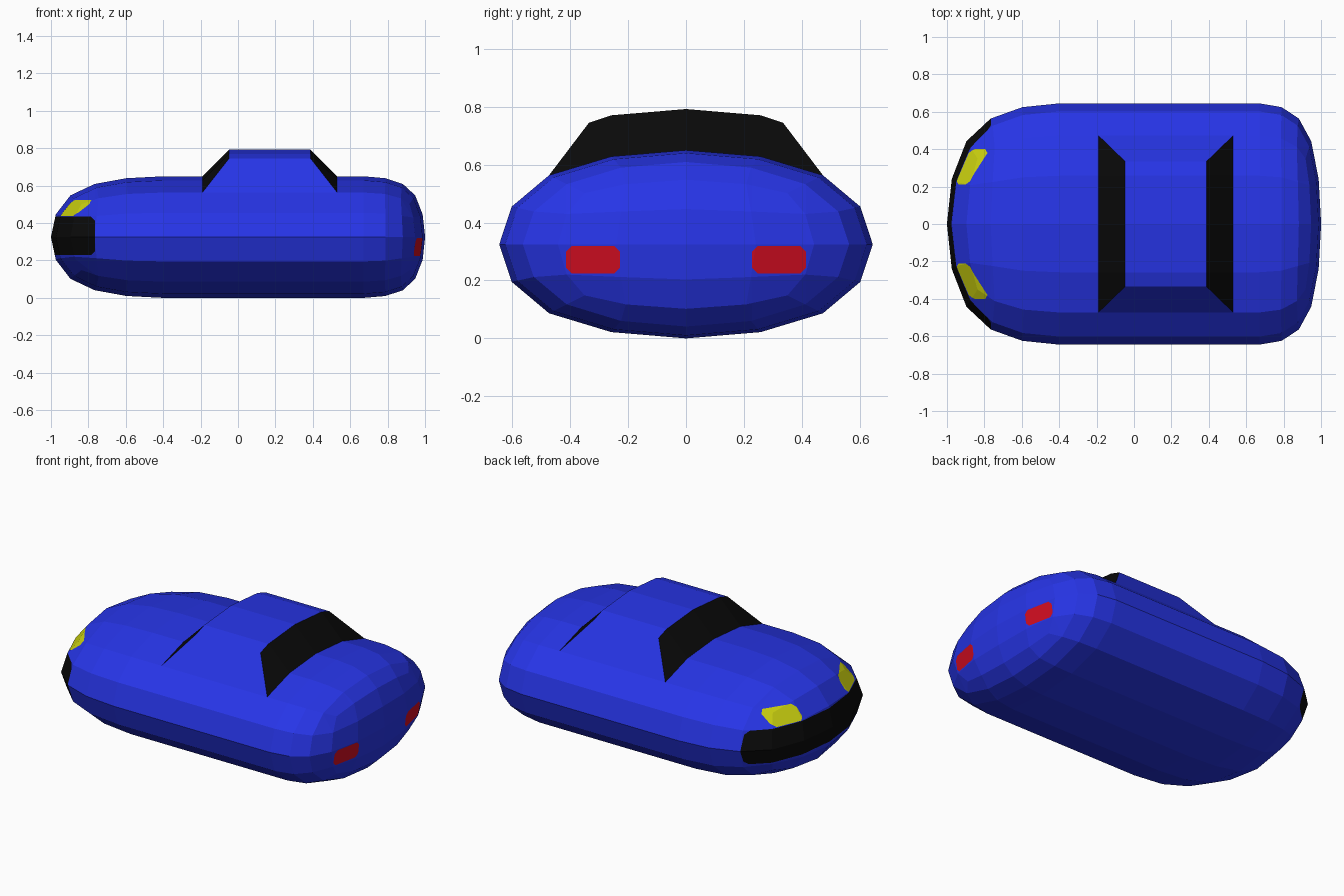
import bpy, bmesh
from mathutils import Vector

if "Cube" in bpy.data.objects:
    bpy.data.objects.remove(bpy.data.objects["Cube"])


def material(name, rgb):
    m = bpy.data.materials.new(name)
    m.diffuse_color = (*rgb, 1)
    m.use_nodes = True
    m.node_tree.nodes["Principled BSDF"].inputs["Base Color"].default_value = m.diffuse_color
    return m


mats = [material("body blue", (0.02, 0.035, 0.8)),
        material("glass black", (0.003, 0.003, 0.003)),
        material("headlight yellow", (0.6, 0.64, 0.005)),
        material("taillight red", (0.65, 0.004, 0.015))]
BLUE, BLACK, YELLOW, RED = range(4)

# Body cage: a box with two cross loops, smoothed into a rounded hull
bm = bmesh.new()
rings = []
for x in (-1.054, -0.168, 0.576, 1.028):
    rings.append([bm.verts.new((x, 0.688 * sy, 0.325 + 0.3467 * sz))
                  for sy, sz in ((-1, -1), (1, -1), (1, 1), (-1, 1))])
for a, b in zip(rings, rings[1:]):
    for i in range(4):
        j = (i + 1) % 4
        bm.faces.new((a[i], a[j], b[j], b[i]))
bm.faces.new(rings[0])
bm.faces.new(rings[-1])
bmesh.ops.recalc_face_normals(bm, faces=bm.faces[:])
mesh = bpy.data.meshes.new("car_body")
bm.to_mesh(mesh)
bm.free()
car = bpy.data.objects.new("car_body", mesh)
bpy.context.collection.objects.link(car)
sub = car.modifiers.new("round", 'SUBSURF')
sub.levels = sub.render_levels = 2
sub.use_limit_surface = False

bm = bmesh.new()
bm.from_object(car, bpy.context.evaluated_depsgraph_get())
car.modifiers.clear()

# Cabin: raise the top faces between the two loops and taper them
X0, X1 = -0.19, 0.53
top = []
for f in bm.faces:
    c = f.calc_center_median()
    if X0 < c.x < X1 and abs(c.y) < 0.46 and c.z > 0.5:
        top.append(f)
ext = bmesh.ops.extrude_face_region(bm, geom=top)
for v in [g for g in ext["geom"] if isinstance(g, bmesh.types.BMVert)]:
    if v.co.x < X0 + 0.06:
        v.co.x = -0.048
    elif v.co.x > X1 - 0.06:
        v.co.x = 0.388
    if abs(v.co.y) > 0.4:
        v.co.y = 0.335 if v.co.y > 0 else -0.335
        v.co.z = 0.745
    else:
        v.co.z += 0.142
bmesh.ops.delete(bm, geom=[f for f in top if f.is_valid], context='FACES_ONLY')
bmesh.ops.recalc_face_normals(bm, faces=bm.faces[:])

# Windshield and rear window
for f in bm.faces:
    f.material_index = BLUE
    c = f.calc_center_median()
    if abs(c.x - 0.17) < 0.4 and c.z > 0.5 and abs(f.normal.x) > 0.45:
        f.material_index = BLACK


def paint(planes, index):
    """Cut the faces inside a convex set of planes and colour them."""
    def inside(n):
        return [f for f in bm.faces
                if all((f.calc_center_median() - p).dot(d) < 0 for p, d in planes[:n])]
    for i, (p, d) in enumerate(planes):
        if i == 0:
            continue
        fs = inside(1) if i == 1 else [f for f in inside(1) if f in touched]
        geom = set(fs)
        for f in fs:
            geom.update(f.edges)
            geom.update(f.verts)
        res = bmesh.ops.bisect_plane(bm, geom=list(geom), dist=1e-5, plane_co=p, plane_no=d)
        touched = {g for g in res["geom"] if isinstance(g, bmesh.types.BMFace)
                   and (g.calc_center_median() - p).dot(d) < 0}
    for f in inside(len(planes)):
        f.material_index = index


def plane(p, d):
    return Vector(p), Vector(d).normalized()


# Lamps: rectangles with cut corners, projected along x
def lamp(end, y0, y1, z0, z1, index, r=0.02):
    planes = [plane((end * 0.7, 0, 0), (-end, 0, 0))]
    for y, sy in ((y0, -1), (y1, 1)):
        planes.append(plane((0, y, 0), (0, sy, 0)))
    for z, sz in ((z0, -1), (z1, 1)):
        planes.append(plane((0, 0, z), (0, 0, sz)))
    for y, sy in ((y0, -1), (y1, 1)):
        for z, sz in ((z0, -1), (z1, 1)):
            planes.append(plane((0, y - sy * r, z), (0, sy, sz)))
    paint(planes, index)


for lo, hi in ((0.21, 0.4), (-0.4, -0.21)):
    lamp(-1, lo, hi, 0.437, 0.522, YELLOW)
for lo, hi in ((0.228, 0.415), (-0.415, -0.228)):
    lamp(1, lo, hi, 0.224, 0.319, RED)

# Grille: a band wrapped round the nose
paint([plane((-0.6, 0, 0), (1, 0, 0)),
       plane((-0.765, 0, 0), (1, 0, 0)),
       plane((0, 0, 0.23), (0, 0, -1)),
       plane((0, 0, 0.434), (0, 0, 1)),
       plane((-0.785, 0, 0.23), (1, 0, -1)),
       plane((-0.785, 0, 0.434), (1, 0, 1))], BLACK)

for f in bm.faces:
    f.smooth = False
bm.to_mesh(mesh)
bm.free()
for m in mats:
    mesh.materials.append(m)
